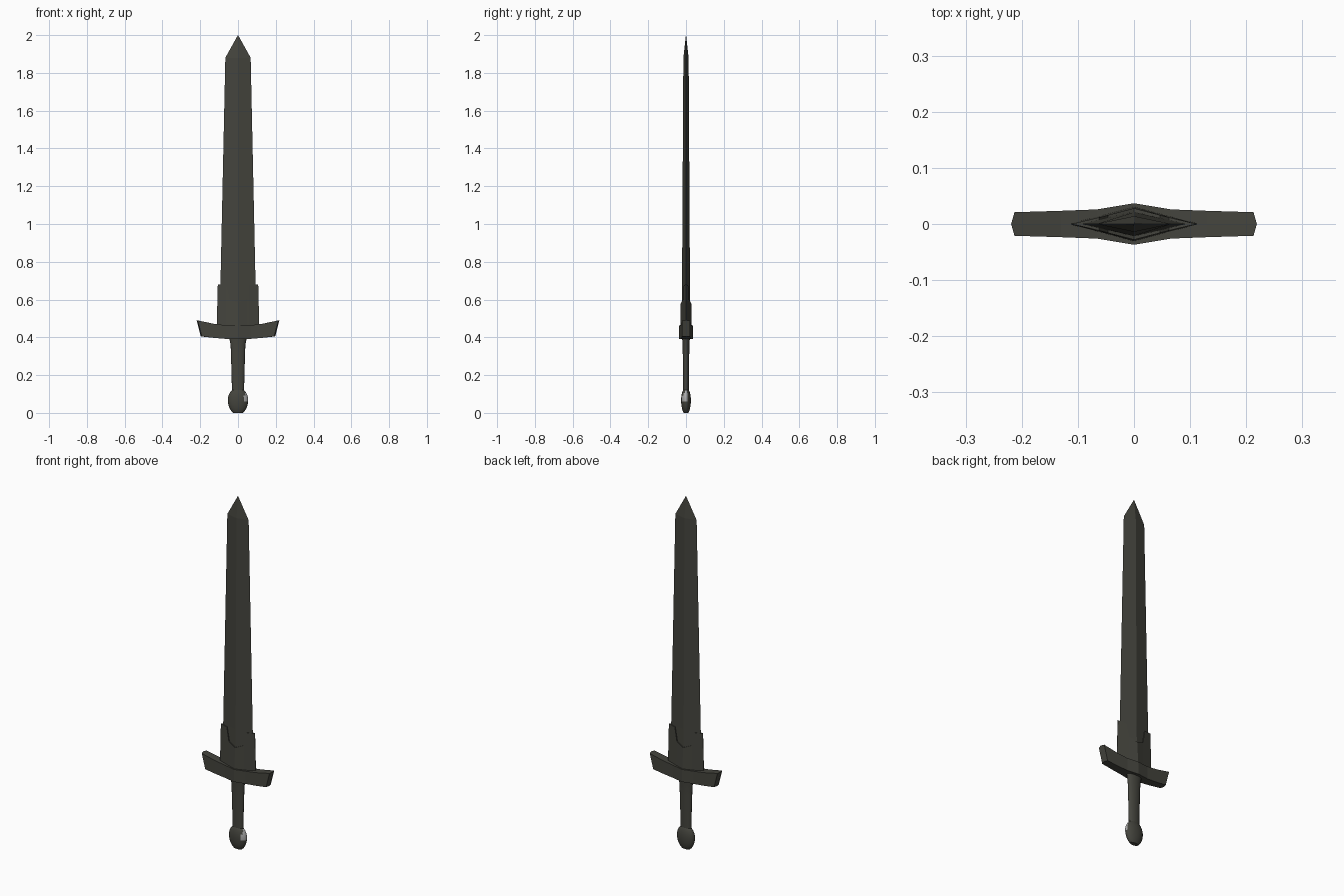
import bpy, math

if "Cube" in bpy.data.objects:
    bpy.data.objects.remove(bpy.data.objects["Cube"])


def material(name, rgb):
    m = bpy.data.materials.new(name)
    m.diffuse_color = (*rgb, 1)
    m.use_nodes = True
    m.node_tree.nodes["Principled BSDF"].inputs["Base Color"].default_value = m.diffuse_color
    return m


STEEL = material("dark olive steel", (0.058, 0.058, 0.047))
PALE = material("pale grey", (0.40, 0.40, 0.40))


def make(name, verts, faces, smooth=False):
    me = bpy.data.meshes.new(name)
    me.from_pydata(verts, [], faces)
    me.materials.append(STEEL)
    ob = bpy.data.objects.new(name, me)
    bpy.context.collection.objects.link(ob)
    bpy.context.view_layer.objects.active = ob
    ob.select_set(True)
    bpy.ops.object.mode_set(mode='EDIT')
    bpy.ops.mesh.select_all(action='SELECT')
    bpy.ops.mesh.normals_make_consistent(inside=False)
    bpy.ops.object.mode_set(mode='OBJECT')
    if smooth:
        bpy.ops.object.shade_smooth_by_angle(angle=math.radians(40))
    ob.select_set(False)
    return ob


def loft(name, rings, smooth=False):
    """Skin a list of equal-length rings and cap both ends."""
    n = len(rings[0])
    verts = [p for r in rings for p in r]
    faces = [(i * n + j, i * n + (j + 1) % n, (i + 1) * n + (j + 1) % n, (i + 1) * n + j)
             for i in range(len(rings) - 1) for j in range(n)]
    faces += [tuple(range(n)), tuple(range(len(verts) - n, len(verts)))]
    return make(name, verts, faces, smooth)


def ellipse(z, rx, ry, n=20):
    return [(rx * math.cos(2 * math.pi * k / n), ry * math.sin(2 * math.pi * k / n), z)
            for k in range(n)]


# blade: diamond section tapering to a point
loft("blade", [ellipse(z, w, t, 4) for z, w, t in
               ((0.43, 0.098, 0.023), (0.68, 0.093, 0.021), (1.88, 0.067, 0.014),
                (2.0, 0.0005, 0.0005))])

# blade collar: diamond sleeve with a notch cut in its top, taller at the edges
half = [(0.113, 0.107, 0.68), (0.062, 0.062, 0.675), (0.046, 0.046, 0.60), (0.0, 0.0, 0.58)]
columns = half + [(-a, -b, z) for a, b, z in half[-2::-1]]
rings = []
for xb, xt, zt in columns:
    yb = max(0.031 * (1 - abs(xb) / 0.113), 0.001)
    yt = max(0.028 * (1 - abs(xt) / 0.107), 0.001)
    rings.append([(xb, -yb, 0.44), (xt, -yt, zt), (xt, yt, zt), (xb, yb, 0.44)])
loft("blade_collar", rings)

# cross guard: upswept bar, widest in the middle, pointed ends
# (top x, bottom x, bottom z, top z, half depth, ridge offset)
side = [(0.213, 0.191, 0.405, 0.489, 0.021, 0.006), (0.13, 0.125, 0.397, 0.472, 0.0235, 0),
        (0.066, 0.066, 0.392, 0.464, 0.026, 0)]
rings = []
for s, stations in ((1, side), (0, [(0, 0, 0.39, 0.461, 0.037, 0)]), (-1, side[::-1])):
    for xt, xb, zb, zt, h, d in stations:
        rings.append([(s * xt, -h, zt), (s * (xt + d), 0, zt + d * 0.3), (s * xt, h, zt),
                      (s * xb, h, zb), (s * (xb + d), 0, zb), (s * xb, -h, zb)])
loft("cross_guard", rings)

# grip: oval handle flaring under the guard
loft("grip", [ellipse(z, w, t) for z, w, t in
              ((0.11, 0.032, 0.015), (0.2, 0.034, 0.016), (0.3, 0.037, 0.017),
               (0.36, 0.039, 0.018), (0.40, 0.047, 0.021))], True)

# pommel: flattened ball with a flat base
rings = []
for k in range(11):
    a = math.radians(-62 + k * 14)
    rings.append(ellipse(0.068 + 0.077 * math.sin(a) * (1 if a < 0 else 0.85),
                         0.054 * math.cos(a), 0.026 * math.cos(a)))
pommel = loft("pommel", rings, True)

# small pale patch on the right cheek of the pommel
pommel.data.materials.append(PALE)
for f in pommel.data.polygons:
    c = f.center
    if c.x > 0.035 and 0.055 < c.z < 0.12 and -0.02 < c.y < 0.01:
        f.material_index = 1
